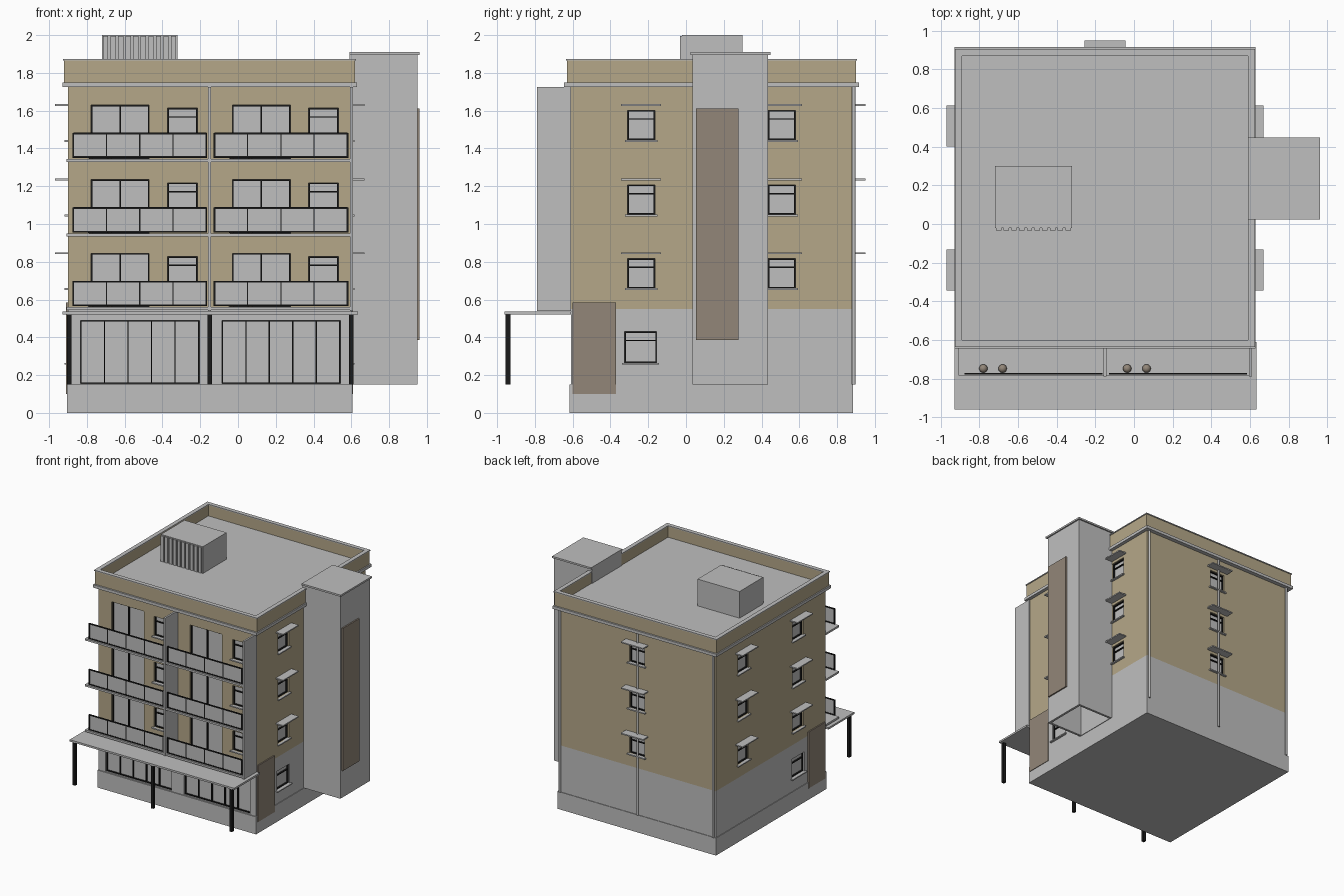
import bpy, bmesh
from mathutils import Matrix, Vector

cube = bpy.data.objects.get("Cube")
if cube:
    bpy.data.objects.remove(cube, do_unlink=True)


def material(name, r, g, b):
    m = bpy.data.materials.new(name)
    m.use_nodes = True
    m.diffuse_color = (r, g, b, 1)
    m.node_tree.nodes["Principled BSDF"].inputs["Base Color"].default_value = (r, g, b, 1)
    return m


GREY = material("light_grey", 0.52, 0.52, 0.52)
TAN = material("tan_render", 0.46, 0.39, 0.25)
BROWN = material("brown_panel", 0.29, 0.24, 0.19)
BLACK = material("black_metal", 0.01, 0.01, 0.01)

# Walls of the main block
LEFT, RIGHT, FRONT, BACK = -0.9, 0.6, -0.61, 0.88
MID = (LEFT + RIGHT) / 2
FLOORS = [0.56, 0.95, 1.345]
parts = {}


def box(name, mat, x, y, z):
    """Add a box, given as three ranges, to the named part."""
    parts.setdefault(name, (mat, []))[1].append((x, y, z))


def on_wall(name, mat, side, u, d, z):
    """Add a box on a wall: u runs along it, d points outwards."""
    if side == "front":
        box(name, mat, u, (FRONT - d[1], FRONT - d[0]), z)
    elif side == "back":
        box(name, mat, u, (BACK + d[0], BACK + d[1]), z)
    elif side == "right":
        box(name, mat, (RIGHT + d[0], RIGHT + d[1]), u, z)
    else:
        box(name, mat, (LEFT - d[1], LEFT - d[0]), u, z)


def fill(mesh, ranges):
    bm = bmesh.new()
    for r in ranges:
        size = [b - a for a, b in r]
        centre = Vector([(a + b) / 2 for a, b in r])
        bmesh.ops.create_cube(bm, size=1, matrix=Matrix.Translation(centre) @ Matrix.Diagonal((*size, 1)))
    bm.to_mesh(mesh)
    bm.free()


def add_object(name, mesh, mat):
    obj = bpy.data.objects.new(name, mesh)
    mesh.materials.append(mat)
    bpy.context.collection.objects.link(obj)
    return obj


def glazing(name, side, u, z, panes=1, transom=None, t=0.007):
    """Recessed opening with a pane and a black frame."""
    on_wall("opening_cutter", GREY, side, u, (-0.03, 0.05), z)
    on_wall(name + "_glass", GREY, side, u, (-0.032, -0.025), z)
    frame, depth = name + "_frame", (-0.026, -0.012)
    for i in range(panes + 1):
        c = u[0] + t / 2 + (u[1] - u[0] - t) * i / panes
        on_wall(frame, BLACK, side, (c - t / 2, c + t / 2), depth, z)
    bars = [z[0], z[1] - t] + ([transom] if transom else [])
    for b in bars:
        on_wall(frame, BLACK, side, u, depth, (b, b + t))


def window(side, u, z, awning=None):
    glazing("window", side, u, z, transom=z[1] - 0.05)
    on_wall("window_sill", GREY, side, (u[0] - 0.013, u[1] + 0.013), (-0.02, 0.018), (z[0] - 0.01, z[0]))
    if awning:
        c = sum(u) / 2
        on_wall("window_awning", GREY, side, (c - 0.106, c + 0.106), (-0.01, 0.07), (awning - 0.005, awning + 0.005))


# Main masses
box("plinth", GREY, (LEFT - 0.005, RIGHT + 0.005), (FRONT - 0.008, BACK + 0.005), (0, 0.15))
box("ground_floor_wall", GREY, (LEFT, RIGHT), (FRONT, BACK), (0.15, 0.55))
box("upper_wall", TAN, (LEFT, RIGHT), (FRONT, BACK), (0.55, 1.73))
box("cornice", GREY, (LEFT - 0.03, RIGHT + 0.03), (FRONT - 0.035, BACK + 0.035), (1.725, 1.75))
box("roof_deck", GREY, (LEFT, RIGHT), (FRONT, BACK), (1.75, 1.77))


# Parapet ring and its capping
def ring(name, mat, out, inner, z):
    x0, x1, y0, y1 = LEFT - out, RIGHT + out, FRONT - out, BACK + out
    w = out + inner
    for y in ((y0, y0 + w), (y1 - w, y1)):
        box(name, mat, (x0, x1), y, z)
    for x in ((x0, x0 + w), (x1 - w, x1)):
        box(name, mat, x, (y0 + w, y1 - w), z)


ring("parapet", TAN, 0.02, 0.005, (1.75, 1.865))
ring("parapet_cap", GREY, 0.026, 0.01, (1.865, 1.873))

# Rooftop plant box with a ribbed front
box("roof_box", GREY, (-0.72, -0.32), (-0.02, 0.3), (1.77, 2.0))
for i in range(10):
    x = -0.72 + i * 0.04
    box("roof_box_ribs", GREY, (x + 0.005, x + 0.033), (-0.033, -0.02), (1.775, 1.995))

# Side windows, and brown panels near the front corners
for side in ("left", "right"):
    for f in FLOORS:
        for u in ((-0.31, -0.165), (0.435, 0.58)):
            window(side, u, (f + 0.1, f + 0.257), f + 0.285)
    window(side, (-0.325, -0.155), (0.265, 0.43))
    on_wall("side_panel", BROWN, side, (-0.6, -0.37), (-0.01, 0.01), (0.1, 0.585))

# Back windows
for f in FLOORS:
    window("back", (MID - 0.073, MID + 0.073), (f + 0.1, f + 0.257), f + 0.285)

# Shopfronts and the two bays of balconies
for bay in (0, 0.747):
    glazing("shopfront", "front", (-0.835 + bay * 1.003, -0.205 + bay), (0.155, 0.49), panes=5)
    for f in FLOORS:
        glazing("balcony_door", "front", (-0.777 + bay, -0.47 + bay), (f, f + 0.285), panes=2)
        window("front", (-0.373 + bay, -0.215 + bay), (f + 0.1, f + 0.268))
        # Railing of four panels
        u0, u1, y = -0.872 + bay, -0.168 + bay, -0.775
        z0, z1 = f + 0.005, f + 0.138
        box("railing_panel", GREY, (u0, u1), (y - 0.002, y + 0.002), (z0, z1))
        for i in range(5):
            c = u0 + (u1 - u0) * i / 4
            t = 0.005 if i in (0, 4) else 0.003
            box("railing_frame", BLACK, (c - t, c + t), (y - 0.005, y + 0.005), (z0, z1))
        for z in (z0, z1 - 0.008):
            box("railing_frame", BLACK, (u0, u1), (y - 0.005, y + 0.005), (z, z + 0.009))
for f in FLOORS:
    box("balcony_slab", GREY, (LEFT - 0.008, RIGHT + 0.01), (-0.785, FRONT), (f - 0.016, f))
for x in (MID, RIGHT + 0.002):
    box("balcony_fin", GREY, (x - 0.008, x + 0.008), (-0.788, FRONT), (0.54, 1.725))

# Entrance canopy on posts
box("canopy", GREY, (LEFT - 0.03, RIGHT + 0.035), (-0.96, FRONT), (0.52, 0.536))
for x in (LEFT + 0.006, MID, RIGHT):
    box("canopy_post", BLACK, (x - 0.012, x + 0.012), (-0.955, -0.93), (0.15, 0.52))

# Stair tower: hollow from below
tx, ty, tz, w = (RIGHT - 0.01, 0.95), (0.035, 0.435), (0.15, 1.895), 0.02
for x in ((tx[0], tx[0] + w), (tx[1] - w, tx[1])):
    box("tower_wall", GREY, x, ty, tz)
for y in ((ty[0], ty[0] + w), (ty[1] - w, ty[1])):
    box("tower_wall", GREY, (tx[0] + w, tx[1] - w), y, tz)
box("tower_cap", GREY, (tx[0], 0.962), (0.023, 0.447), (1.895, 1.91))
box("tower_panel", BROWN, (tx[1] - 0.005, 0.962), (0.052, 0.277), (0.385, 1.612))

# Turn the collected boxes into objects
built = {}
for name, (mat, ranges) in parts.items():
    mesh = bpy.data.meshes.new(name)
    fill(mesh, ranges)
    built[name] = add_object(name, mesh, mat)

# Cut the openings out of the walls
cutter = built["opening_cutter"]
cutter.hide_render = True
for name in ("ground_floor_wall", "upper_wall"):
    wall = built[name]
    mod = wall.modifiers.new("openings", "BOOLEAN")
    mod.operation, mod.solver, mod.object = "DIFFERENCE", "EXACT", cutter
    bpy.context.view_layer.update()
    wall_eval = wall.evaluated_get(bpy.context.evaluated_depsgraph_get())
    cut_mesh = bpy.data.meshes.new_from_object(wall_eval)
    wall.modifiers.clear()
    wall.data = cut_mesh
bpy.data.objects.remove(cutter, do_unlink=True)


def round_part(name, mat, make):
    bm = bmesh.new()
    make(bm)
    for face in bm.faces:
        face.smooth = len(face.verts) < 5
    mesh = bpy.data.meshes.new(name)
    bm.to_mesh(mesh)
    bm.free()
    add_object(name, mesh, mat)


# Drainpipes down the back
def pipes(bm):
    for x in (LEFT + 0.02, MID - 0.01, RIGHT - 0.02):
        bmesh.ops.create_cone(bm, cap_ends=True, segments=12, radius1=0.009, radius2=0.009, depth=1.58,
                              matrix=Matrix.Translation((x, BACK + 0.008, 0.94)))


# Round planters on the balconies
def planters(bm):
    for f in FLOORS:
        for x in (-0.78, -0.68, -0.035, 0.065):
            bmesh.ops.create_uvsphere(bm, u_segments=16, v_segments=10, radius=0.022,
                                      matrix=Matrix.Translation((x, -0.748, f + 0.021)))


round_part("drainpipe", GREY, pipes)
round_part("planter", BROWN, planters)
